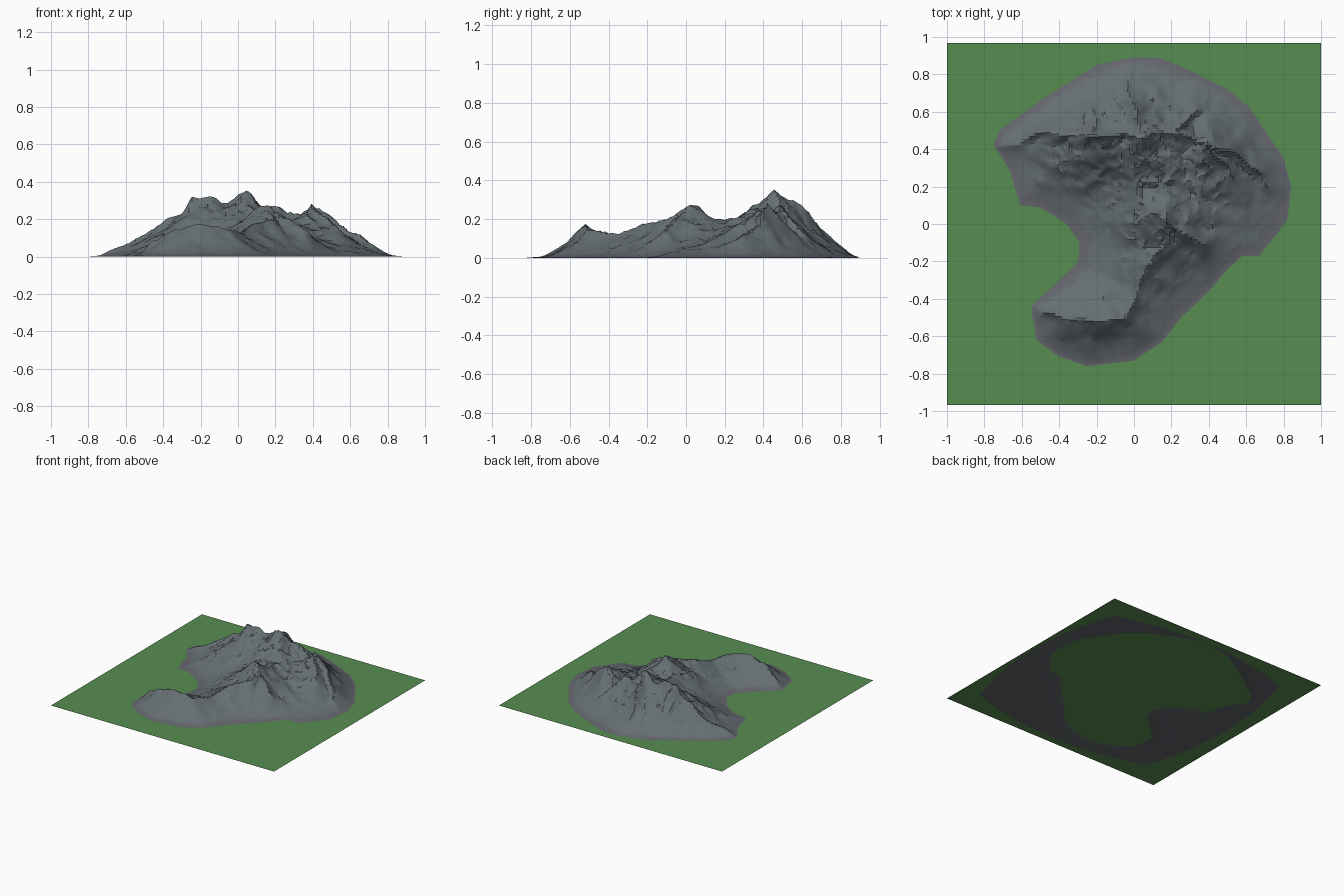
import bpy, bmesh, math
from mathutils import Vector, noise

if "Cube" in bpy.data.objects:
    bpy.data.objects.remove(bpy.data.objects["Cube"])

PLANE_Z = 0.005


def material(name, rgb):
    m = bpy.data.materials.new(name)
    m.diffuse_color = (*rgb, 1)
    m.use_nodes = True
    m.node_tree.nodes["Principled BSDF"].inputs["Base Color"].default_value = m.diffuse_color
    return m


grass = material("grass green", (0.095, 0.27, 0.085))
rock = material("slate rock", (0.130, 0.157, 0.170))
scree = material("foot scree", (0.128, 0.135, 0.153))

# Line where the mountain foot meets the grass
FOOT = [(-.75, .42), (-.72, .5), (-.5, .66), (-.2, .85), (0, .89), (.13, .89), (.3, .82),
        (.5, .72), (.62, .62), (.68, .53), (.8, .35), (.84, .2), (.82, .02), (.75, -.07),
        (.67, -.17), (.58, -.17), (.5, -.24), (.4, -.36), (.25, -.5), (.15, -.63), (0, -.73),
        (-.25, -.76), (-.4, -.71), (-.52, -.62), (-.55, -.44), (-.3, -.21), (-.29, -.1),
        (-.36, 0), (-.5, .09), (-.61, .1), (-.66, .28)]

# Ridge lines: x, y, crest height
RIDGES = [
    [(-.68, .42, .03), (-.5, .48, .11), (-.4, .48, .18), (-.3, .48, .23), (-.23, .47, .32),
     (-.12, .48, .32), (-.05, .48, .29), (.04, .47, .355), (.14, .49, .26), (.2, .48, .27),
     (.34, .44, .22), (.4, .42, .28), (.5, .39, .21), (.6, .34, .14), (.72, .2, .06)],
    [(.03, .47, .34), (0, .3, .18), (.03, .1, .18), (.12, .04, .27), (.17, 0, .26),
     (.18, -.1, .19), (.07, -.22, .17), (.03, -.36, .12), (-.04, -.5, .14), (-.2, -.52, .17),
     (-.35, -.52, .14), (-.48, -.48, .07)],
    [(.03, .5, .33), (-.01, .65, .2), (-.03, .8, .06)],
    [(.17, 0, .26), (.35, -.1, .14)],
    [(.4, .42, .28), (.53, .24, .14)],
    [(-.12, .48, .31), (-.14, .3, .17)],
    [(.22, .48, .26), (.3, .6, .14)],
    [(-.24, .47, .30), (-.28, .6, .13)],
]
SEGMENTS = [s for r in RIDGES for s in zip(r, r[1:])]


def seg_dist(x, y, a, b):
    dx, dy = b[0] - a[0], b[1] - a[1]
    t = max(0, min(1, ((x - a[0]) * dx + (y - a[1]) * dy) / (dx * dx + dy * dy)))
    return math.hypot(x - a[0] - t * dx, y - a[1] - t * dy), t


def foot_dist(x, y):
    """Signed distance to the foot line, positive inside."""
    best, inside = 9, False
    for a, b in zip(FOOT, FOOT[1:] + FOOT[:1]):
        best = min(best, seg_dist(x, y, a, b)[0])
        if (a[1] > y) != (b[1] > y) and x < a[0] + (y - a[1]) / (b[1] - a[1]) * (b[0] - a[0]):
            inside = not inside
    return best if inside else -best


def creases(x, y):
    """Ridged noise, 0 in gullies to 1 on spurs."""
    v = 0
    for freq, amp in ((7, .5), (14, .3), (28, .2)):
        v += amp * (1 - min(1, 2 * abs(noise.noise(Vector((x * freq, y * freq, 3.7))))))
    return v


def height(x, y):
    d = foot_dist(x, y)
    if d <= 0:
        return PLANE_Z + max(-PLANE_Z, d * .08)
    # wobble the ridge lines, then fall away from crest to foot
    wx = x + .025 * noise.noise(Vector((x * 9, y * 9, 1)))
    wy = y + .025 * noise.noise(Vector((x * 9, y * 9, 8)))
    h = top = 0
    for a, b in SEGMENTS:
        dist, t = seg_dist(wx, wy, a, b)
        f = d / (d + dist)
        v = (a[2] + (b[2] - a[2]) * t) * f ** 1.6
        if v > h:
            h, top = v, f
    gully = creases(x, y) - .62
    h += gully * .36 * h * (1.25 - top) + gully * .05 * h
    return PLANE_Z + h + min(d * .05, .004)


# Grass sheet
bpy.ops.mesh.primitive_plane_add(size=2, location=(0, 0, PLANE_Z))
ground = bpy.context.object
ground.name = "grass_field"
ground.scale = (1, .967, 1)
ground.data.materials.append(grass)

# Mountain: rounded-square height field whose skirt dips under the grass
bm = bmesh.new()
bmesh.ops.create_grid(bm, x_segments=130, y_segments=130, size=1)
for v in bm.verts:
    gx, gy = v.co.x, v.co.y
    x = .045 + .935 * gx * math.sqrt(1 - .27 * gy * gy)
    y = .9 * gy * math.sqrt(1 - .27 * gx * gx)
    v.co = (x, y, height(x, y))
bmesh.ops.triangulate(bm, faces=bm.faces[:])
mesh = bpy.data.meshes.new("mountain")
bm.to_mesh(mesh)
bm.free()
mountain = bpy.data.objects.new("mountain", mesh)
bpy.context.collection.objects.link(mountain)
mesh.materials.append(rock)
mesh.materials.append(scree)
for p in mesh.polygons:
    p.material_index = 1 if p.center.z < .018 else 0

# Thin to irregular facets
bpy.context.view_layer.objects.active = mountain
dec = mountain.modifiers.new("facets", 'DECIMATE')
dec.ratio = .3
bpy.ops.object.modifier_apply(modifier=dec.name)
ground.select_set(False)
mountain.select_set(True)
bpy.ops.object.shade_smooth_by_angle(angle=math.radians(25))
